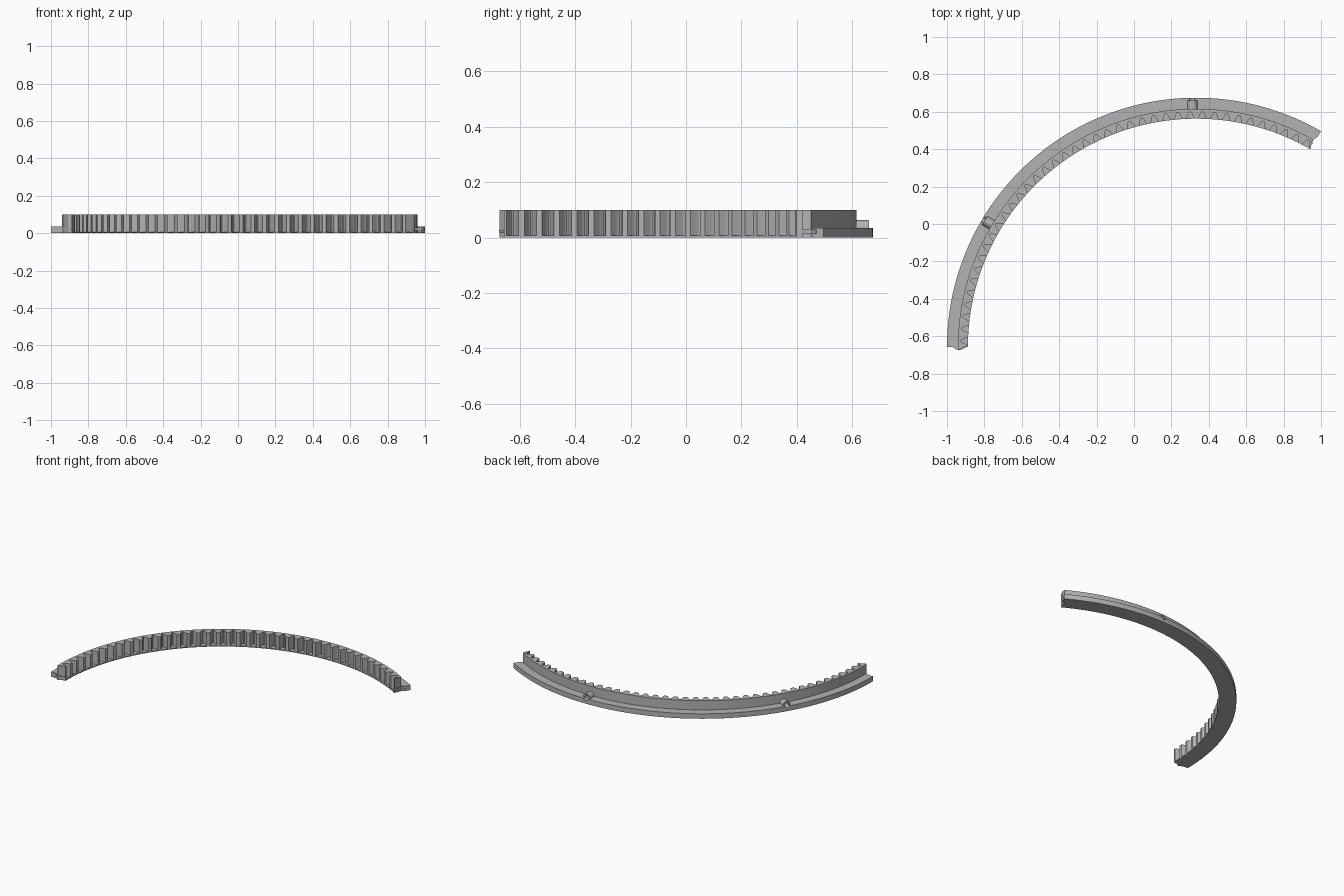
import bpy, bmesh, math
from mathutils import Matrix, Vector

if "Cube" in bpy.data.objects:
    bpy.data.objects.remove(bpy.data.objects["Cube"], do_unlink=True)

# Ring segment layout: a third of a ring around an off-centre axis
CX, CY = 0.333, -0.658
R_OUT, R_WALL, R_ROOT, R_TIP = 1.333, 1.274, 1.259, 1.221
START, END = math.radians(60), math.radians(180)
TEETH = 40
PITCH = (END - START) / TEETH
BUMP = [R_OUT - 0.035, R_OUT - 0.065, R_OUT - 0.09]

grey = bpy.data.materials.new("plain grey")
grey.use_nodes = True
colour = (0.45, 0.45, 0.45, 1)
grey.diffuse_color = colour
grey.node_tree.nodes["Principled BSDF"].inputs["Base Color"].default_value = colour


def polar(r, a):
    return (CX + r * math.cos(a), CY + r * math.sin(a))


def joint_shift(r):
    """Angular offset of the V joint, a ridge on one end and a groove on the other."""
    outer, mid, inner = BUMP
    t = (outer - r) / (outer - mid) if r > mid else (r - inner) / (mid - inner)
    return 0.016 * max(0, t) / r


def arc(r, n=120):
    pts = [(r, START + (END - START) * i / n) for i in range(n + 1)]
    return [(r, pts[0][1] + joint_shift(r))] + pts[1:-1] + [(r, END + joint_shift(r))]


def toothed_edge():
    flank = [(0.16, R_TIP), (0.26, R_TIP + 0.014), (0.34, R_TIP + 0.027),
             (0.4, R_ROOT - 0.004), (0.46, R_ROOT)]
    pts = [(R_TIP, START)]
    for i in range(TEETH):
        a = START + i * PITCH
        pts += [(r, a + f * PITCH) for f, r in flank]
        pts += [(r, a + (1 - f) * PITCH) for f, r in reversed(flank)]
    return pts + [(R_TIP, END)]


def finish(name, bm):
    bmesh.ops.recalc_face_normals(bm, faces=bm.faces)
    mesh = bpy.data.meshes.new(name)
    bm.to_mesh(mesh)
    bm.free()
    mesh.materials.append(grey)
    obj = bpy.data.objects.new(name, mesh)
    bpy.context.collection.objects.link(obj)
    return obj


def prism(name, outline, z0, z1):
    bm = bmesh.new()
    face = bm.faces.new([bm.verts.new((x, y, z0)) for x, y in outline])
    top = bmesh.ops.extrude_face_region(bm, geom=[face])["geom"]
    bmesh.ops.translate(bm, vec=(0, 0, z1 - z0),
                        verts=[v for v in top if isinstance(v, bmesh.types.BMVert)])
    return finish(name, bm)


def segment(name, outer, inner, z0, z1):
    """Extrude the band between two edges, following the V joint at both ends."""
    r0, r1 = inner[0][0], outer[0][0]
    steps = [r for r in BUMP if r0 < r < r1]
    far = [(r, END + joint_shift(r)) for r in steps]
    near = [(r, START + joint_shift(r)) for r in reversed(steps)]
    return prism(name, [polar(*p) for p in outer + far + inner[::-1] + near[::-1]], z0, z1)


def radial_cylinder(name, angle, r0, r1, radius, z):
    bm = bmesh.new()
    out = Vector((math.cos(angle), math.sin(angle), 0))
    x, y = polar((r0 + r1) / 2, angle)
    matrix = Matrix.Translation((x, y, z)) @ out.to_track_quat('Z', 'Y').to_matrix().to_4x4()
    bmesh.ops.create_cone(bm, cap_ends=True, segments=24, radius1=radius, radius2=radius,
                          depth=r1 - r0, matrix=matrix)
    return finish(name, bm)


def cut(obj, cutter):
    mod = obj.modifiers.new("cut", 'BOOLEAN')
    mod.operation, mod.solver, mod.object = 'DIFFERENCE', 'EXACT', cutter
    cutter.hide_render = True
    cutter.hide_set(True)


def joint_tab(name, angle, depth, z0, z1):
    """Thin lens-shaped tongue reaching past an end."""
    shape = [(0.03, -0.01), (0.03, 0.0), (0.045, 0.6), (0.065, 1), (0.085, 0.6),
             (0.105, 0.0), (0.105, -0.01)]
    pts = [polar(R_OUT - d, angle + k * depth / R_OUT) for d, k in shape]
    return prism(name, pts, z0, z1)


# Main body: low outer flange, thin floor and toothed wall
flange = segment("outer_flange", arc(R_OUT), arc(R_WALL), 0, 0.035)
floor = segment("tooth_floor", arc(R_WALL), arc(R_TIP), 0, 0.007)
wall = segment("toothed_wall", arc(R_WALL), toothed_edge(), 0.007, 0.1)
parts = [flange, floor, wall]

# Tongue on one end, matching slot in the other
parts.append(joint_tab("joint_tongue", END, 0.018, 0.016, 0.027))
slot = joint_tab("slot_cutter", START, 0.03, 0.015, 0.028)
for part in (flange, wall):
    cut(part, slot)

# Two radial screw bosses with blind bores
for side, angle in (("right", math.radians(149.1)), ("left", math.radians(90.9))):
    boss = radial_cylinder(side + "_screw_boss", angle, R_WALL - 0.003, 1.318, 0.027, 0.036)
    bore = radial_cylinder(side + "_bore_cutter", angle, R_WALL + 0.004, 1.36, 0.015, 0.036)
    cut(flange, bore)
    cut(boss, bore)
    parts.append(boss)

# Smooth the curves and keep the edges crisp
bpy.ops.object.select_all(action='DESELECT')
for part in parts:
    part.select_set(True)
bpy.context.view_layer.objects.active = wall
bpy.ops.object.shade_smooth_by_angle(angle=math.radians(20))
